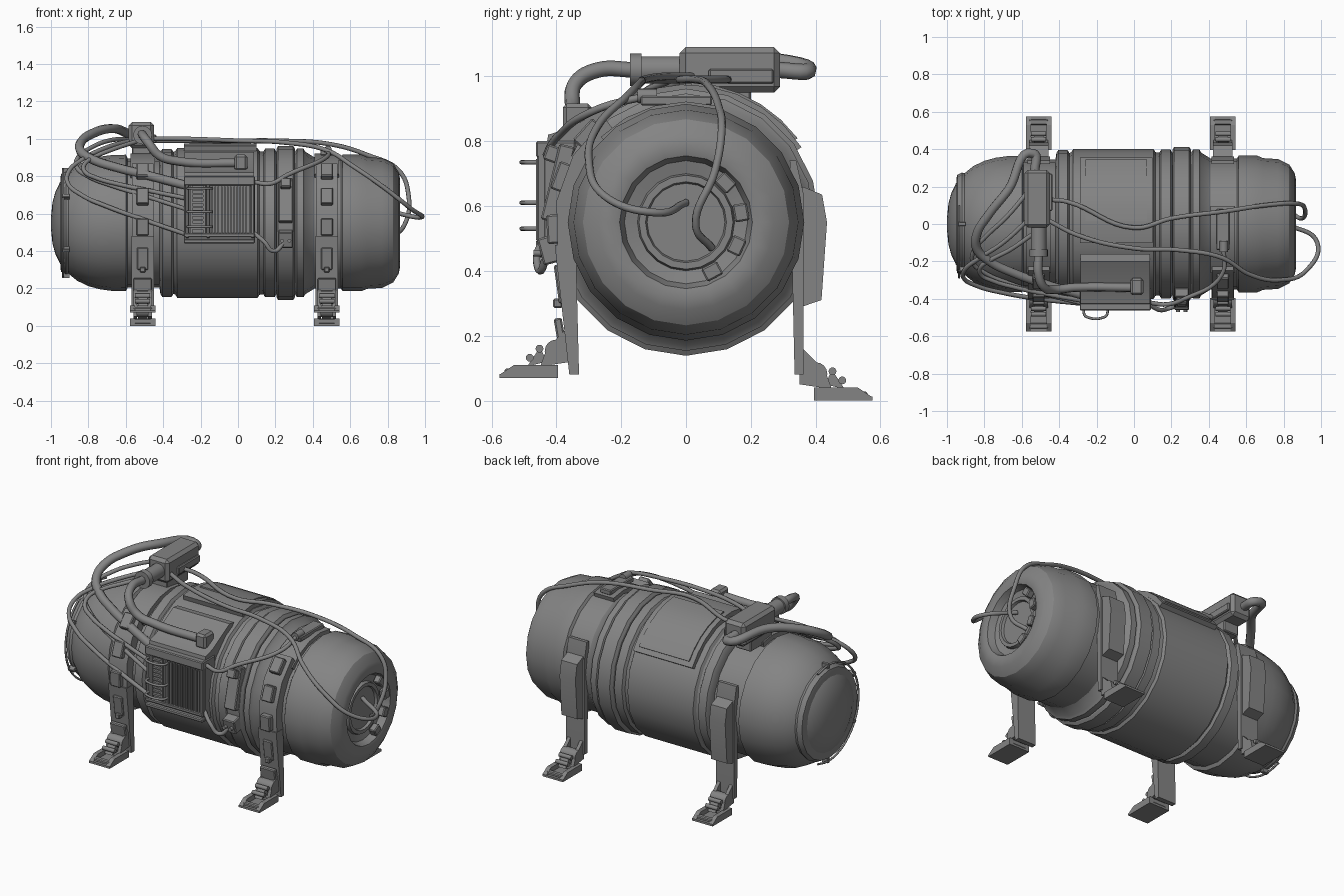
import bpy, bmesh
from math import sin, cos, pi, radians
from mathutils import Matrix, Vector

cube = bpy.data.objects.get("Cube")
if cube:
    bpy.data.objects.remove(cube, do_unlink=True)

grey = bpy.data.materials.new("plain_grey")
grey.use_nodes = True
colour = (0.23, 0.23, 0.23, 1)
grey.diffuse_color = colour
grey.node_tree.nodes["Principled BSDF"].inputs["Base Color"].default_value = colour
AXIS_Z = 0.55


def select_only(ob):
    bpy.context.collection.objects.link(ob)
    ob.data.materials.append(grey)
    bpy.ops.object.select_all(action='DESELECT')
    ob.select_set(True)
    bpy.context.view_layer.objects.active = ob


def finish(name, bm, angle=30, bevel=0.0):
    bmesh.ops.recalc_face_normals(bm, faces=bm.faces)
    if bevel:
        bmesh.ops.bevel(bm, geom=bm.edges[:], offset=bevel, segments=1, affect='EDGES')
    mesh = bpy.data.meshes.new(name)
    bm.to_mesh(mesh)
    bm.free()
    select_only(bpy.data.objects.new(name, mesh))
    bpy.ops.object.shade_smooth_by_angle(angle=radians(angle))


def box(name, centre, size, tilt=0, bevel=0.005):
    bm = bmesh.new()
    turn = Matrix.Rotation(radians(tilt), 4, 'X')
    matrix = Matrix.Translation(centre) @ turn @ Matrix.Diagonal((*size, 1))
    bmesh.ops.create_cube(bm, size=1, matrix=matrix)
    finish(name, bm, 20, bevel)


def cylinder(name, centre, radius, length, axis='X'):
    bm = bmesh.new()
    turn = Matrix.Rotation(pi / 2, 4, 'Y' if axis == 'X' else 'X')
    bmesh.ops.create_cone(bm, cap_ends=True, segments=16, radius1=radius, radius2=radius,
                          depth=length, matrix=Matrix.Translation(centre) @ turn)
    finish(name, bm)


def prism(name, profile, x, half_width):
    bm = bmesh.new()
    left, right = [[bm.verts.new((x + side * half_width, y, z)) for y, z in profile]
                   for side in (-1, 1)]
    bm.faces.new(left)
    bm.faces.new(right)
    for i in range(len(profile)):
        bm.faces.new((left[i - 1], left[i], right[i], right[i - 1]))
    finish(name, bm, 25)


def around(radius, degrees):
    a = radians(degrees)
    return radius * cos(a), AXIS_Z + radius * sin(a)


def arc_plate(name, x, half_width, inner, outer, start, end, steps):
    angles = [start + (end - start) * i / steps for i in range(steps + 1)]
    outline = [around(outer, a) for a in angles] + [around(inner, a) for a in reversed(angles)]
    prism(name, outline, x, half_width)


def lathe(name, profile, sides=20):
    bm = bmesh.new()
    rings = [[bm.verts.new((x, *around(r, 360 * i / sides))) for i in range(sides)]
             for x, r in profile]
    for a, b in zip(rings, rings[1:]):
        for i in range(sides):
            bm.faces.new((a[i - 1], a[i], b[i], b[i - 1]))
    bm.faces.new(rings[0])
    bm.faces.new(rings[-1])
    finish(name, bm)


def tube(name, points, radius=0.012):
    curve = bpy.data.curves.new(name, 'CURVE')
    curve.dimensions = '3D'
    curve.bevel_depth, curve.bevel_resolution, curve.resolution_u = radius, 2, 8
    curve.use_fill_caps = True
    spline = curve.splines.new('BEZIER')
    spline.bezier_points.add(len(points) - 1)
    for knot, point in zip(spline.bezier_points, points):
        knot.co = point
        knot.handle_left_type = knot.handle_right_type = 'AUTO'
    select_only(bpy.data.objects.new(name, curve))
    bpy.ops.object.convert(target='MESH')


def wrap_path(start, end, reach, height, dip, steps=8):
    """Path that swings round the domed end and comes back to the radiator."""
    path = []
    for i in range(steps + 1):
        t = i / steps
        swing = sin(pi * t)
        x = -.54 + .26 * t - reach * swing
        radius = height + (.43 - height) * t - dip * swing
        path.append(Vector((x, *around(radius, start + (end - start) * t ** .8))))
    return path


# Tank: rounded dome, banded barrel, rounded end with a recess
dome = [(-.6 - .4 * t, .365 * (1 - t ** 2.5) ** .4)
        for t in (.999, .98, .94, .88, .8, .65, .5, .35, .2, 0)]
barrel = [(-.59, .345), (-.42, .345)]
for x0, x1, r in ((-.415, -.345, .395), (-.335, .115, .4), (.135, .205, .397),
                  (.205, .305, .412), (.305, .36, .397)):
    barrel += [(x0, r - .016), (x0 + .01, r), (x1 - .01, r), (x1, r - .016)]
recessed_end = [(.41, .35), (.55, .35), (.56, .365), (.66, .365), (.69, .352), (.77, .347),
                (.83, .318), (.86, .27), (.867, .23), (.86, .205), (.82, .19), (.81, .15),
                (.83, .145), (.83, .125), (.815, .12)]
lathe("tank_body", dome + barrel + recessed_end)
lathe("dome_seam", [(-.95, .24), (-.945, .262), (-.92, .275), (-.9, .27)])
for a in (45, 10, -25, -62):
    box("recess_vane", (.845, *around(.172, a)), (.04, .045, .055), a)
arc_plate("back_panel", -.095, .195, .39, .425, 33, 104, 6)
arc_plate("back_panel_inset", -.095, .165, .42, .431, 37, 88, 5)

# Guard rail around the domed end
tube("guard_rail", [(-.935, *around(.285, a)) for a in range(70, 291, 20)], .006)
for a in range(90, 271, 60):
    box("rail_clip", (-.92, *around(.28, a)), (.04, .03, .02), a, .002)

# Legs with straps, brackets and feet
for x in (-.51, .475):
    arc_plate("top_strap", x, .065, .34, .372, 75, 135, 4)
    arc_plate("front_bracket", x, .058, .34, .405, 128, 192, 3)
    for a in (138, 160, 183):
        box("bracket_block", (x, *around(.405, a)), (.065, .05, .09), a)
    box("front_shin_block", (x, -.385, .36), (.06, .03, .12), 8)
    box("front_shin_bolt", (x, -.395, .3), (.03, .03, .03))
    box("front_shin_guard", (x, -.385, .19), (.1, .025, .13), 10)
    prism("front_leg", [(-.33, .08), (-.36, .08), (-.405, .48), (-.34, .48)], x, .06)
    prism("back_leg", [(.335, .08), (.362, .08), (.362, .64), (.34, .74), (.32, .74)], x, .06)
    prism("back_bracket", [(.36, .29), (.418, .31), (.435, .55), (.42, .635), (.36, .66)], x, .052)
    for s, lift in ((-1, .07), (1, 0)):
        def placed(points):
            return [(s * y, z + lift) for y, z in points]
        rail = placed([(.395, .01), (.575, .01), (.53, .04), (.395, .04)])
        cheek = placed([(.35, .05), (.45, .035), (.43, .09), (.35, .17)])
        strut = placed([(.43, .05), (.49, .035), (.45, .095)])
        box("foot_plate", (x, s * .485, .006 + lift), (.136, .18, .012), 0, 0)
        for side in (-1, 1):
            prism("foot_rail", rail, x + side * .055, .013)
            prism("ankle_cheek", cheek, x + side * .04, .01)
        box("foot_heel", (x, s * .42, .025 + lift), (.1, .05, .03))
        box("foot_toe", (x, s * .545, .018 + lift), (.1, .03, .02))
        cylinder("ankle_joint", (x, s * .4, .082 + lift), .036, .1)
        prism("foot_strut", strut, x, .025)
        for y, z in ((.452, .09), (.482, .062)):
            cylinder("foot_pin", (x, s * y, z + lift), .012, .08)

# Radiator on the front
box("radiator_core", (-.1, -.39, .62), (.38, .1, .36))
prism("radiator_hood", [(-.43, .79), (-.425, .82), (-.36, .84), (-.2, .93), (-.16, .925), (-.3, .7)],
      -.1, .185)
for z, height in ((.775, .05), (.485, .022), (.452, .022)):
    box("radiator_bar", (-.1, -.435, z), (.38, .055, height))
for x in (-.272, -.16, .078):
    box("radiator_post", (x, -.435, .62), (.022, .05, .3))
for i in range(13):
    box("radiator_fin", (-.138 + i / 60, -.445, .62), (.008, .035, .25), 0, 0)
for i in range(10):
    box("grille_slat", (-.215, -.44, .52 + i / 43), (.075, .03, .011), 0, 0)
for x in (-.25, -.18):
    box("grille_post", (x, -.442, .62), (.012, .035, .26), 0, 0)
for z in (.53, .61, .735):
    corners = [(-.06, -.43), (-.06, -.485), (-.045, -.498)]
    corners += [(-x, y) for x, y in reversed(corners)]
    tube("radiator_handle", [(x - .205, y, z) for x, y in corners], .007)

# Small fittings on the front right band and the top
box("side_cover", (.255, -.395, .67), (.075, .05, .24), -14)
box("side_cover_slot", (.255, -.41, .76), (.055, .05, .05), -20)
box("terminal_box", (.255, -.42, .465), (.08, .06, .085), 15)
for x in (.235, .275):
    cylinder("terminal_stud", (x, -.455, .455), .01, .03, 'Y')
box("top_connector", (.475, -.03, .925), (.07, .22, .03))
cylinder("top_connector_plug", (.48, -.12, .94), .022, .06, 'Y')

# Pump unit on top
box("pump_case", (-.517, .135, 1.02), (.135, .31, .14), 0, .018)
box("pump_side_strip", (-.447, .17, 1), (.02, .2, .045))
box("pump_base", (-.517, .1, .925), (.1, .2, .07))
cylinder("pump_neck", (-.51, -.085, 1.02), .042, .14, 'Y')
cylinder("pump_collar", (-.51, -.155, 1.02), .05, .035, 'Y')
box("elbow_block", (.015, -.335, .873), (.07, .09, .085), 0, .012)

# Thick hoses from the pump to the elbow and to the radiator
tube("feed_hose", [(-.51, -.16, 1.02), (-.51, -.27, 1.02), (-.48, -.34, .98), (-.42, -.35, .91),
                   (-.32, -.34, .88), (.01, -.34, .87)], .024)
tube("return_hose", [Vector((-.53, .28, 1.02))] + wrap_path(51, 152, .43, .6, .11), .025)

# Thin cables round the dome
tube("upper_loop_cable", wrap_path(65, 170, .45, .49, .1))
tube("middle_loop_cable", wrap_path(97, 162, .41, .44, .05))
tube("lower_loop_cable", wrap_path(84, 188, .5, .45, .08))

# Thin cables along the tank and between fittings
tube("long_cable", [(-.45, .13, .99), (-.36, .12, .99), (0, -.02, .99), (.2, .03, .99), (.5, .07, .97),
                    (.7, .1, .91), (.86, .11, .83), (.91, .09, .71), (.89, .03, .54), (.82, .08, .47)])
tube("end_cable", [(-.46, .02, 1), (-.3, -.06, 1), (0, -.13, .99), (.25, -.14, .98), (.47, -.18, .94),
                   (.62, -.27, .85), (.78, -.3, .74), (.92, -.25, .63), (.98, -.1, .58), (.82, 0, .61)])
tube("bridge_cable", [(.08, -.42, .77), (.17, -.43, .76), (.27, -.4, .81), (.47, -.27, .9),
                      (.48, -.12, .94)])
tube("terminal_cable", [(.08, -.43, .5), (.14, -.46, .45), (.19, -.45, .4), (.25, -.43, .45)])
